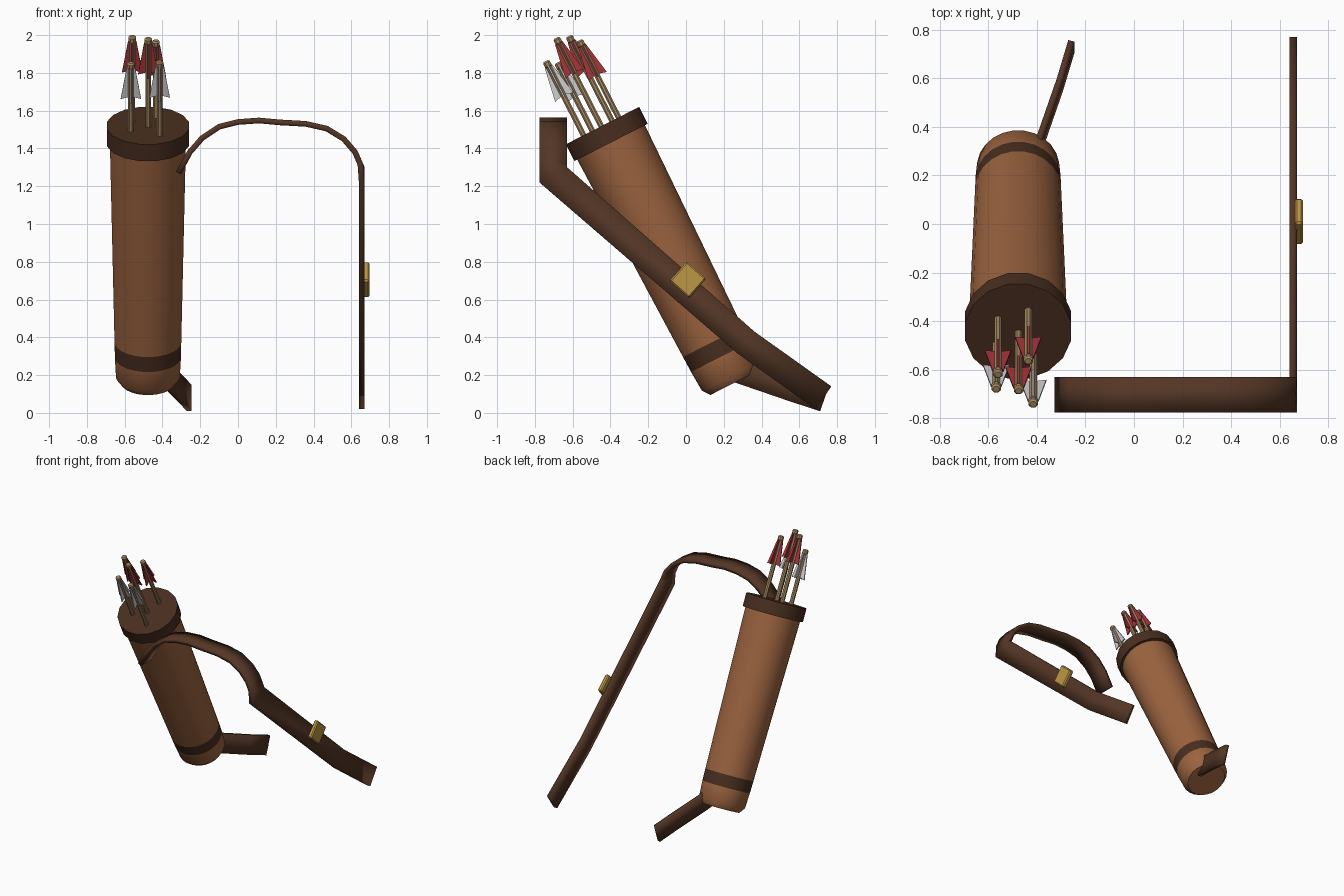
import bpy, bmesh, math
from mathutils import Matrix, Vector

if "Cube" in bpy.data.objects:
    bpy.data.objects.remove(bpy.data.objects["Cube"])


def material(name, rgb):
    m = bpy.data.materials.new(name)
    m.diffuse_color = (*rgb, 1)
    m.use_nodes = True
    m.node_tree.nodes["Principled BSDF"].inputs["Base Color"].default_value = m.diffuse_color
    return m


LEATHER = material("tan leather", (0.33, 0.125, 0.05))
DARK = material("dark leather", (0.066, 0.027, 0.014))
STRAP = material("strap leather", (0.089, 0.037, 0.019))
WOOD = material("arrow wood", (0.38, 0.25, 0.12))
RED = material("red feather", (0.38, 0.035, 0.042))
WHITE = material("white feather", (0.62, 0.62, 0.62))
GOLD = material("gold", (0.5, 0.31, 0.06))

# Tilted frame of the quiver: origin at the middle of the rim top, z along its axis
TILT = Matrix.Translation((-0.477, -0.442, 1.521)) @ Matrix.Rotation(math.radians(27), 4, 'X')


def finish(name, bm, mats, matrix=None, smooth=True):
    bmesh.ops.recalc_face_normals(bm, faces=bm.faces)
    mesh = bpy.data.meshes.new(name)
    bm.to_mesh(mesh)
    bm.free()
    for m in mats:
        mesh.materials.append(m)
    if matrix:
        mesh.transform(matrix)
    ob = bpy.data.objects.new(name, mesh)
    bpy.context.collection.objects.link(ob)
    if smooth:
        bpy.ops.object.select_all(action='DESELECT')
        ob.select_set(True)
        bpy.context.view_layer.objects.active = ob
        bpy.ops.object.shade_smooth_by_angle(angle=math.radians(35))
    return ob


def lathe(name, profile, mats, matrix, sides=16, band=None):
    """Closed turned shape from (radius, z) pairs; band = segment with material 1."""
    bm = bmesh.new()
    rings = []
    for r, z in profile:
        rings.append([bm.verts.new((r * math.cos(a), r * math.sin(a), z))
                      for a in [(i + 0.5) * 2 * math.pi / sides for i in range(sides)]])
    for k, (lo, hi) in enumerate(zip(rings, rings[1:])):
        for i in range(sides):
            j = (i + 1) % sides
            f = bm.faces.new((lo[i], lo[j], hi[j], hi[i]))
            f.material_index = 1 if k == band else 0
    bm.faces.new(rings[0])
    bm.faces.new(rings[-1])
    return finish(name, bm, mats, matrix)


def ribbon(name, edge_a, edge_b, thickness):
    """Flat band between two edge lines, thickened both ways."""
    bm = bmesh.new()
    a = [bm.verts.new(p) for p in edge_a]
    b = [bm.verts.new(p) for p in edge_b]
    for i in range(len(a) - 1):
        bm.faces.new((a[i], a[i + 1], b[i + 1], b[i]))
    ob = finish(name, bm, [STRAP])
    solid = ob.modifiers.new("thickness", 'SOLIDIFY')
    solid.thickness = thickness
    solid.offset = 0
    return ob


# Quiver tube with its painted lower band, and the rim
lathe("quiver_body", [(0.14, -1.53), (0.17, -1.49), (0.176, -1.375), (0.178, -1.285), (0.203, -0.09)],
      [LEATHER, DARK], TILT, 24, band=2)
lathe("quiver_rim", [(0.222, -0.1), (0.222, 0)], [DARK], TILT)

# Shoulder strap: arch over the top, then the long run down the side
arch = [(-0.315, 1.27), (-0.255, 1.38), (-0.19, 1.455), (-0.1, 1.515), (0, 1.54), (0.11, 1.548),
        (0.22, 1.538), (0.36, 1.53), (0.47, 1.505), (0.56, 1.45), (0.62, 1.38), (0.648, 1.315)]
lower = [(-0.775, 1.22), (0.272, 0.315), (0.685, 0.02)]
upper = [(-0.63, 1.30), (0.363, 0.43), (0.77, 0.14)]
SX = 0.655
ribbon("shoulder_strap",
       [(x, -0.775, z) for x, z in arch] + [(SX, y, z) for y, z in lower],
       [(x, -0.63, z) for x, z in arch] + [(SX, y, z) for y, z in upper], 0.03)

# Short strap end coming out of the quiver base
tail = [(-0.43, 0.17, 0.19), (-0.385, 0.32, 0.14), (-0.305, 0.55, 0.061), (-0.258, 0.707, 0.01)]
ribbon("strap_tail", tail, [(x, y + 0.047, z + 0.137) for x, y, z in tail], 0.026)

# Square buckle set in line with the strap
bm = bmesh.new()
bmesh.ops.create_cube(bm, size=1, matrix=Matrix.Diagonal((0.034, 0.138, 0.138, 1)))
bmesh.ops.bevel(bm, geom=bm.edges[:], offset=0.008, segments=1, affect='EDGES')
finish("buckle", bm, [GOLD],
       Matrix.Translation((0.679, 0.01, 0.705)) @ Matrix.Rotation(math.radians(-41.5), 4, 'X'), False)

# Arrows: tip position and feather colour
arrows = [((-0.475, -0.687, 1.985), RED), ((-0.56, -0.62, 1.995), RED), ((-0.435, -0.565, 1.972), RED),
          ((-0.567, -0.68, 1.855), WHITE), ((-0.415, -0.742, 1.862), WHITE)]
for n, (tip, feather) in enumerate(arrows, 1):
    frame = Matrix.Translation(Vector(tip)) @ Matrix.Rotation(math.radians(27), 4, 'X')
    lathe(f"arrow_shaft_{n}", [(0.016, -0.56), (0.016, -0.035), (0.021, -0.03), (0.021, -0.008), (0.014, 0)],
          [WOOD], frame, 8)
    # Two crossed plates make four vanes, wider towards the quiver
    bm = bmesh.new()
    for turn in (0, math.pi / 2):
        outline = [(-0.022, -0.03), (0.022, -0.03), (0.054, -0.215), (0.0, -0.2), (-0.054, -0.215)]
        rot = Matrix.Rotation(turn, 3, 'Z')
        front = [bm.verts.new(rot @ Vector((x, 0.004, z))) for x, z in outline]
        back = [bm.verts.new(rot @ Vector((x, -0.004, z))) for x, z in outline]
        bm.faces.new(front)
        bm.faces.new(back[::-1])
        for i in range(5):
            j = (i + 1) % 5
            bm.faces.new((front[i], front[j], back[j], back[i]))
    finish(f"arrow_feathers_{n}", bm, [feather], frame, False)
